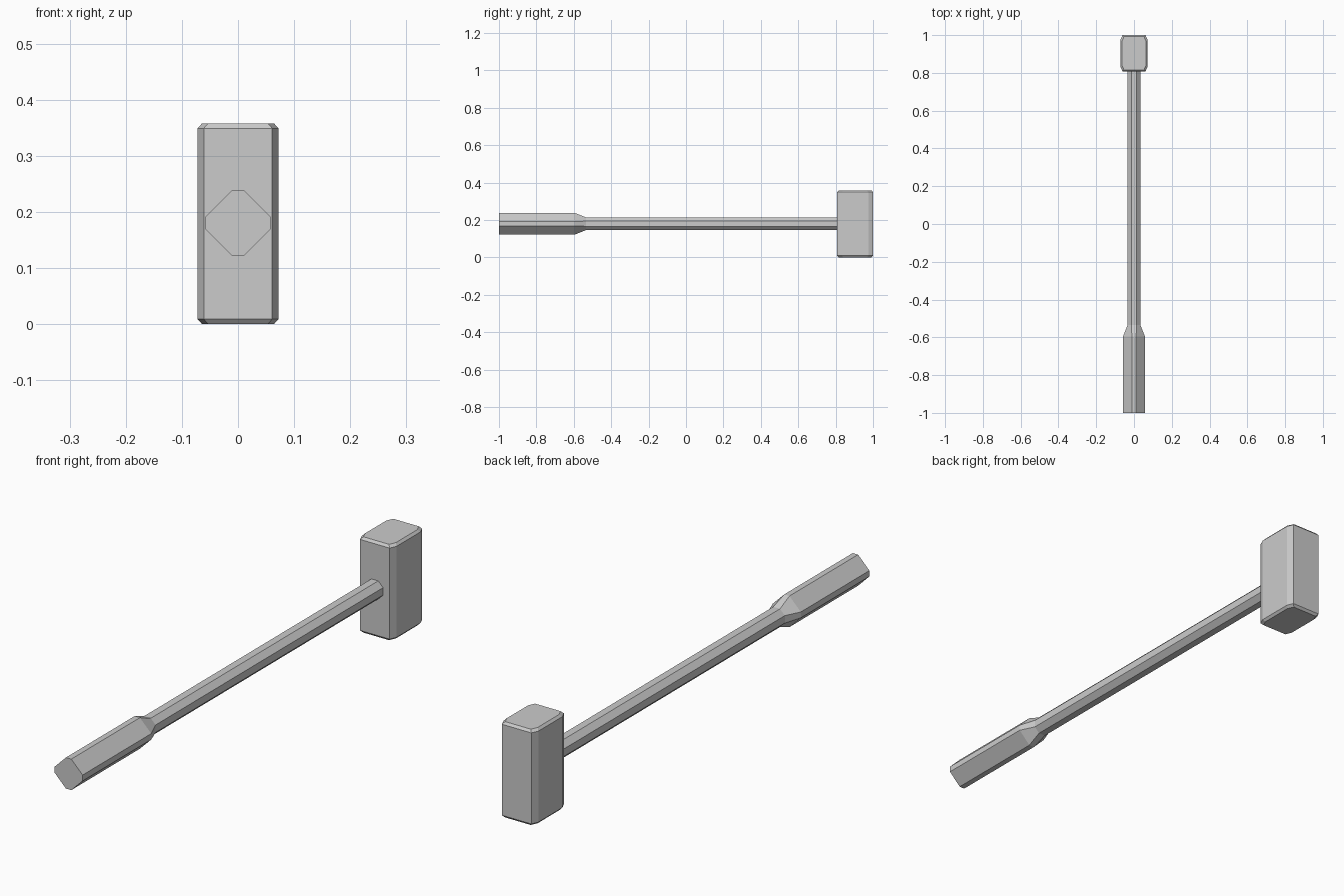
import bpy

if "Cube" in bpy.data.objects:
    bpy.data.objects.remove(bpy.data.objects["Cube"])


def loft(name, rings):
    """Skin a list of matching vertex rings and cap both ends."""
    n = len(rings[0])
    faces = [list(range(n))[::-1], [(len(rings) - 1) * n + i for i in range(n)]]
    for r in range(len(rings) - 1):
        for i in range(n):
            j = (i + 1) % n
            faces.append([r * n + i, r * n + j, (r + 1) * n + j, (r + 1) * n + i])
    mesh = bpy.data.meshes.new(name)
    mesh.from_pydata([v for ring in rings for v in ring], [], faces)
    obj = bpy.data.objects.new(name, mesh)
    bpy.context.collection.objects.link(obj)
    bpy.context.view_layer.objects.active = obj
    obj.select_set(True)
    bpy.ops.object.mode_set(mode='EDIT')
    bpy.ops.mesh.select_all(action='SELECT')
    bpy.ops.mesh.normals_make_consistent(inside=False)
    bpy.ops.object.mode_set(mode='OBJECT')
    obj.select_set(False)
    return obj


def octagon(hx, hy, cx, cy):
    """Rectangle of half size hx, hy with its corners cut by cx, cy."""
    return [(hx, cy - hy), (hx, hy - cy), (hx - cx, hy), (cx - hx, hy),
            (-hx, hy - cy), (-hx, cy - hy), (cx - hx, -hy), (hx - cx, -hy)]


# Head: block with bevelled corners and bevelled striking faces
HEAD_Y = 0.904
sections = [(0.0, 0.008), (0.009, 0.0), (0.349, 0.0), (0.358, 0.008)]
loft("hammer_head", [
    [(x, HEAD_Y + y, z) for x, y in octagon(0.072 - d, 0.096 - d, 0.011, 0.025)]
    for z, d in sections])

# Handle: thick grip tapering into a slim eight-sided shaft
HANDLE_Z = 0.18
profile = [(-1.0, 0.058, 0.047), (-0.595, 0.058, 0.047),
           (-0.535, 0.034, 0.020), (0.83, 0.034, 0.020)]
loft("handle", [
    [(x, y, HANDLE_Z + z) for x, z in octagon(h, h, c, c)]
    for y, h, c in profile])
